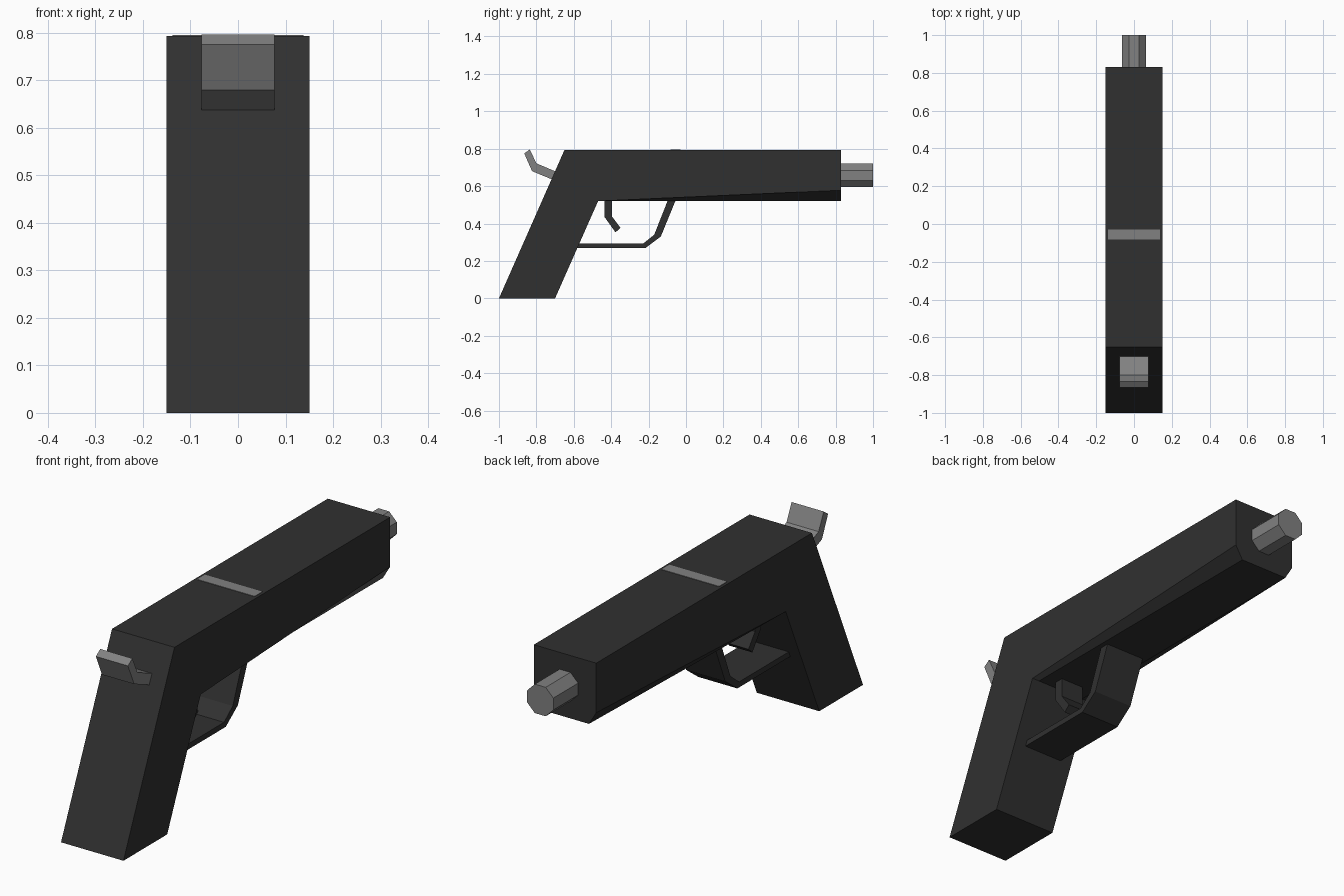
import bpy, bmesh, math
from mathutils import Matrix

if "Cube" in bpy.data.objects:
    bpy.data.objects.remove(bpy.data.objects["Cube"])


def material(name, v):
    m = bpy.data.materials.new(name)
    m.diffuse_color = (v, v, v, 1)
    m.use_nodes = True
    m.node_tree.nodes["Principled BSDF"].inputs["Base Color"].default_value = m.diffuse_color
    return m


DARK = material("dark_polymer", 0.03)
METAL = material("grey_metal", 0.22)


def finish(name, bm, mat):
    bmesh.ops.recalc_face_normals(bm, faces=bm.faces)
    me = bpy.data.meshes.new(name)
    bm.to_mesh(me)
    bm.free()
    me.materials.append(mat)
    ob = bpy.data.objects.new(name, me)
    bpy.context.collection.objects.link(ob)
    return ob


def prism(profile, half):
    """Extrude a (y, z) side profile across x, symmetric about x = 0."""
    bm = bmesh.new()
    face = bm.faces.new([bm.verts.new((-half, y, z)) for y, z in profile])
    ext = bmesh.ops.extrude_face_region(bm, geom=[face])
    moved = [g for g in ext["geom"] if isinstance(g, bmesh.types.BMVert)]
    bmesh.ops.translate(bm, verts=moved, vec=(2 * half, 0, 0))
    bmesh.ops.recalc_face_normals(bm, faces=bm.faces)
    return bm


# Body: slide and raked grip in one profile, lower slide edges chamfered
bm = prism([(-1, 0), (-0.7, 0), (-0.47, 0.52), (0.83, 0.52),
            (0.83, 0.793), (-0.65, 0.793)], 0.15)
lower = [e for e in bm.edges
         if all(abs(v.co.z - 0.52) < 1e-4 for v in e.verts)
         and abs(e.verts[0].co.y - e.verts[1].co.y) > 0.5]
bmesh.ops.bevel(bm, geom=lower, offset=0.058, segments=1,
                affect='EDGES', profile=0.5)
for v in bm.verts:
    if abs(v.co.x) < 0.149:
        v.co.x = math.copysign(0.115, v.co.x)
finish("body", bm, DARK)

# Barrel: octagonal muzzle
bm = bmesh.new()
turn = (Matrix.Translation((0, 0.9, 0.657)) @ Matrix.Rotation(math.pi / 2, 4, 'X')
        @ Matrix.Rotation(math.pi / 8, 4, 'Z'))
bmesh.ops.create_cone(bm, cap_ends=True, segments=8, radius1=0.068,
                      radius2=0.068, depth=0.2, matrix=turn)
finish("barrel", bm, METAL)

# Hammer: bent spur at the back
finish("hammer", prism([(-0.69, 0.675), (-0.80, 0.722), (-0.835, 0.796),
                        (-0.865, 0.775), (-0.823, 0.68), (-0.69, 0.625)], 0.077), METAL)

# Inlaid strip across the top
finish("top_strip", prism([(-0.083, 0.788), (-0.03, 0.788),
                           (-0.03, 0.795), (-0.083, 0.795)], 0.138), METAL)

# Trigger
finish("trigger", prism([(-0.437, 0.525), (-0.437, 0.437), (-0.377, 0.353),
                         (-0.35, 0.377), (-0.395, 0.437), (-0.395, 0.525)], 0.055), DARK)

# Trigger guard
finish("trigger_guard", prism([(-0.59, 0.268), (-0.218, 0.268), (-0.135, 0.33),
                               (-0.055, 0.525), (-0.097, 0.525), (-0.17, 0.34),
                               (-0.23, 0.292), (-0.58, 0.292)], 0.094), DARK)
